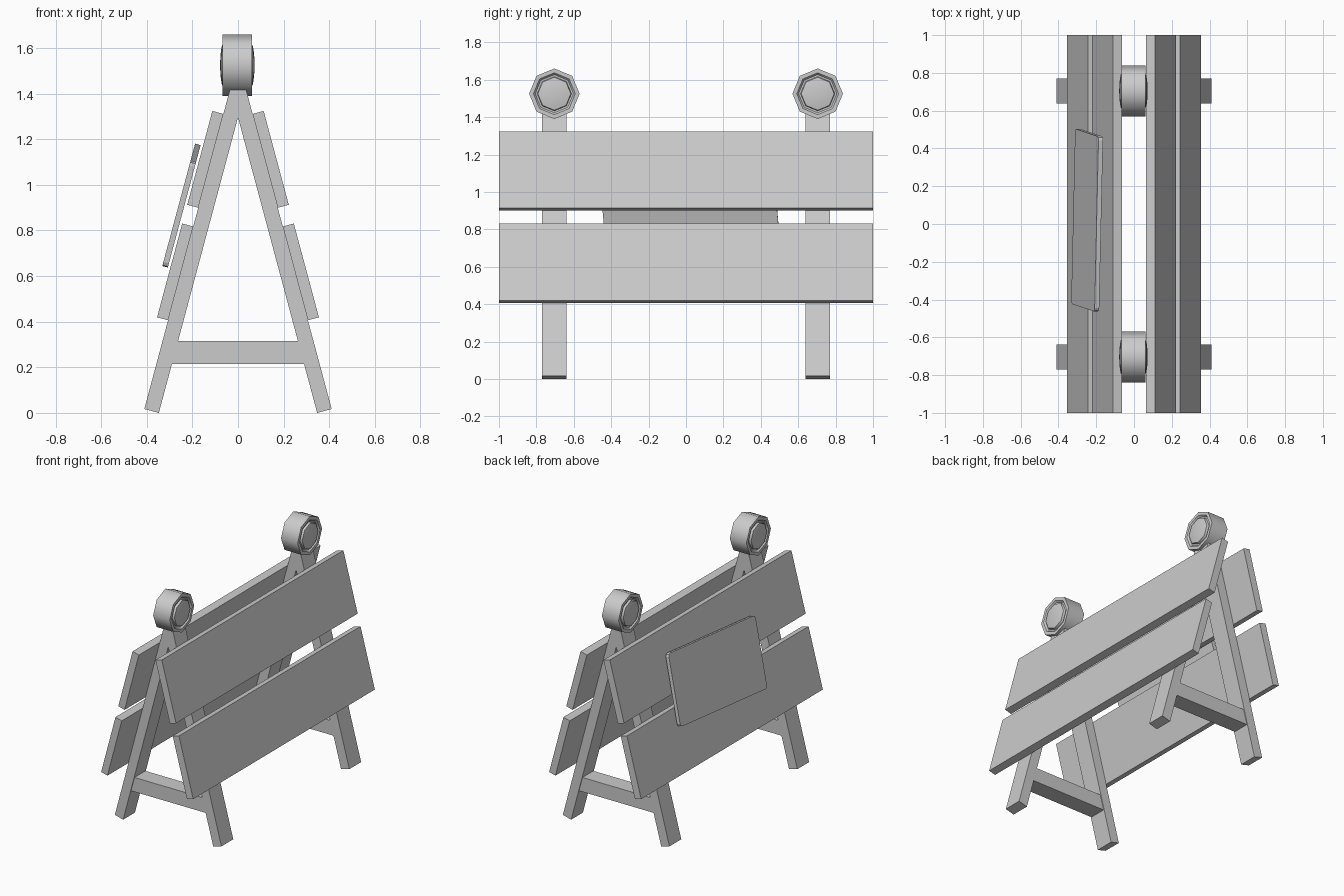
import bpy, bmesh, math
from mathutils import Matrix, Vector

if "Cube" in bpy.data.objects:
    bpy.data.objects.remove(bpy.data.objects["Cube"], do_unlink=True)

grey = bpy.data.materials.new("plain_grey")
grey.use_nodes = True
GREY = (0.6, 0.6, 0.6, 1)
grey.diffuse_color = GREY
grey.node_tree.nodes["Principled BSDF"].inputs["Base Color"].default_value = GREY

TILT = math.radians(15)
FOOT = Vector((0.411, 0, 0.017))      # outer lower edge of a leg
LEG_Y = 0.704


def finish(name, bm):
    bmesh.ops.recalc_face_normals(bm, faces=bm.faces)
    mesh = bpy.data.meshes.new(name)
    bm.to_mesh(mesh)
    bm.free()
    mesh.materials.append(grey)
    obj = bpy.data.objects.new(name, mesh)
    bpy.context.collection.objects.link(obj)
    return obj


def side_frame(side):
    """Leg axes: x outward from the leg's outer face, z up along the leg."""
    frame = Matrix.Translation(FOOT) @ Matrix.Rotation(-TILT, 4, "Y")
    return Matrix.Scale(side, 4, (1, 0, 0)) @ frame


def box(name, x, y, z, matrix=Matrix()):
    """Box spanning the (low, high) ranges, placed by a matrix."""
    bm = bmesh.new()
    bmesh.ops.create_cube(bm, size=1)
    for v in bm.verts:
        v.co = matrix @ Vector([(a + b) / 2 + c * (b - a)
                                for (a, b), c in zip((x, y, z), v.co)])
    return finish(name, bm)


def lathe_x(name, profile, segments, centre):
    """Spin (radius, x) points about an axis along x."""
    bm = bmesh.new()
    verts = [bm.verts.new((x, 0, r)) for r, x in profile]
    edges = [bm.edges.new(pair) for pair in zip(verts, verts[1:])]
    bmesh.ops.spin(bm, geom=verts + edges, cent=(0, 0, 0), axis=(1, 0, 0),
                   angle=math.tau, steps=segments, use_duplicate=False)
    bmesh.ops.remove_doubles(bm, verts=bm.verts, dist=0.0001)
    bmesh.ops.translate(bm, verts=bm.verts, vec=centre)
    return finish(name, bm)


# Sloping legs and the planks fixed to their outer faces
for side, label in ((1, "left"), (-1, "right")):
    frame = side_frame(side)
    for y, end in ((-LEG_Y, "front"), (LEG_Y, "back")):
        box(f"{end}_{label}_leg", (-0.066, 0), (y - 0.065, y + 0.065), (0, 1.46), frame)
    for low, level in ((0.403, "lower"), (0.914, "upper")):
        box(f"{label}_{level}_plank", (0, 0.05), (-1, 1), (low, low + 0.426), frame)

# Cross beams and warning lamps at both ends
half = [(0.135, 0.064), (0.112, 0.064), (0.102, 0.052), (0.092, 0.052),
        (0.088, 0.067), (0.065, 0.0715), (0.035, 0.0745), (0, 0.0755)]
lamp_profile = [(r, -x) for r, x in reversed(half)] + half
for y, end in ((-LEG_Y, "front"), (LEG_Y, "back")):
    box(f"{end}_cross_beam", (-0.3, 0.3), (y - 0.06, y + 0.06), (0.215, 0.315))
    lamp = lathe_x(f"{end}_lamp", lamp_profile, 8, (-0.003, y, 1.525))
    bpy.ops.object.select_all(action="DESELECT")
    lamp.select_set(True)
    bpy.context.view_layer.objects.active = lamp
    bpy.ops.object.shade_smooth_by_angle(angle=math.radians(50))

# Crooked notice board with softened corners, hung on the right planks
place = (side_frame(-1) @ Matrix.Translation((0.061, 0.02, 0.904))
         @ Matrix.Rotation(math.radians(5), 4, "X"))
sign = box("notice_board", (0, 0.025), (-0.465, 0.465), (-0.24, 0.24))
bm = bmesh.new()
bm.from_mesh(sign.data)
corners = [e for e in bm.edges if abs(e.verts[0].co.x - e.verts[1].co.x) > 0.01]
bmesh.ops.bevel(bm, geom=corners, offset=0.02, segments=2, profile=0.5, affect="EDGES")
bmesh.ops.transform(bm, matrix=place, verts=bm.verts)
bmesh.ops.recalc_face_normals(bm, faces=bm.faces)
bm.to_mesh(sign.data)
bm.free()
